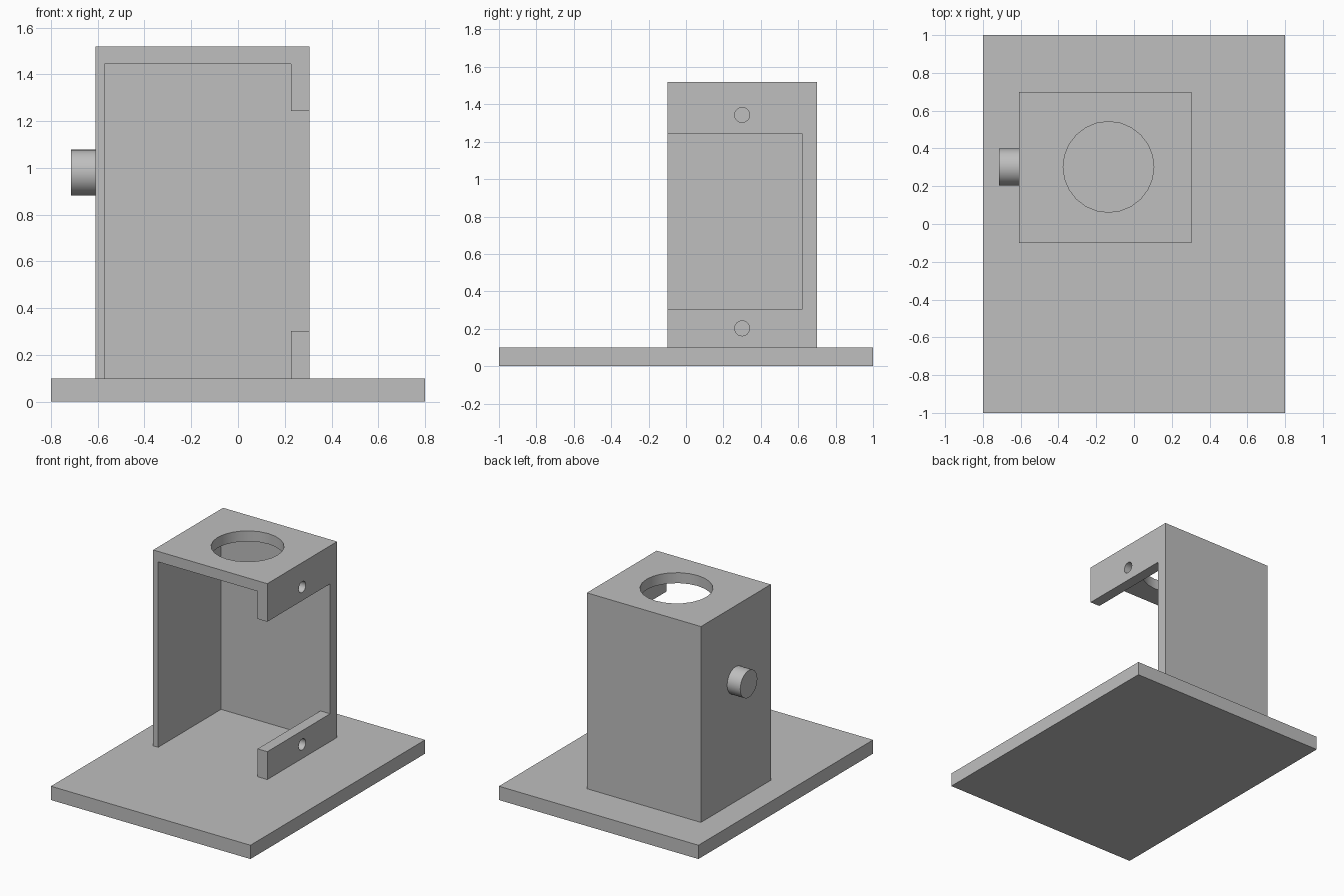
import bpy
import math

if "Cube" in bpy.data.objects:
    bpy.data.objects.remove(bpy.data.objects["Cube"])

grey = bpy.data.materials.new("plain grey")
grey.use_nodes = True
grey.diffuse_color = (0.52, 0.52, 0.52, 1)
grey.node_tree.nodes["Principled BSDF"].inputs["Base Color"].default_value = grey.diffuse_color


def box(name, low, high):
    centre = [(a + b) / 2 for a, b in zip(low, high)]
    bpy.ops.mesh.primitive_cube_add(size=1, location=centre)
    ob = bpy.context.object
    ob.name = name
    ob.scale = [b - a for a, b in zip(low, high)]
    bpy.ops.object.transform_apply(location=False, rotation=False, scale=True)
    ob.data.materials.append(grey)
    return ob


def cylinder(name, centre, radius, length, along_x=False, sides=32):
    turn = (0, math.pi / 2, 0) if along_x else (0, 0, 0)
    bpy.ops.mesh.primitive_cylinder_add(vertices=sides, radius=radius, depth=length,
                                        location=centre, rotation=turn)
    ob = bpy.context.object
    ob.name = name
    ob.data.materials.append(grey)
    return ob


def cut(target, cutter):
    mod = target.modifiers.new("cut", "BOOLEAN")
    mod.operation = "DIFFERENCE"
    mod.solver = "EXACT"
    mod.object = cutter
    cutter.hide_render = True
    bpy.context.view_layer.objects.active = target
    bpy.ops.object.modifier_apply(modifier=mod.name)
    bpy.data.objects.remove(cutter)


# Base plate
box("base_plate", (-0.8, -1, 0), (0.8, 1, 0.1))

# Housing: hollow, open at the front, with a window in its left side
housing = box("housing", (-0.61, -0.1, 0.1), (0.305, 0.7, 1.52))
cut(housing, box("cavity_cutter", (-0.57, -0.3, 0), (0.227, 0.62, 1.444)))
cut(housing, box("window_cutter", (0.1, -0.3, 0.302), (0.5, 0.62, 1.244)))

# Round opening in the roof and screw holes in the two side rails
cut(housing, cylinder("roof_hole_cutter", (-0.135, 0.302, 1.5), 0.24, 0.3, sides=24))
for z in (0.202, 1.343):
    cut(housing, cylinder("screw_hole_cutter", (0.27, 0.3, z), 0.04, 0.2, True, 24))

# Side knob
knob = cylinder("side_knob", (-0.655, 0.302, 0.98), 0.098, 0.12, True)

for ob in (housing, knob):
    bpy.ops.object.select_all(action="DESELECT")
    ob.select_set(True)
    bpy.context.view_layer.objects.active = ob
    bpy.ops.object.shade_smooth_by_angle(angle=math.radians(30))
